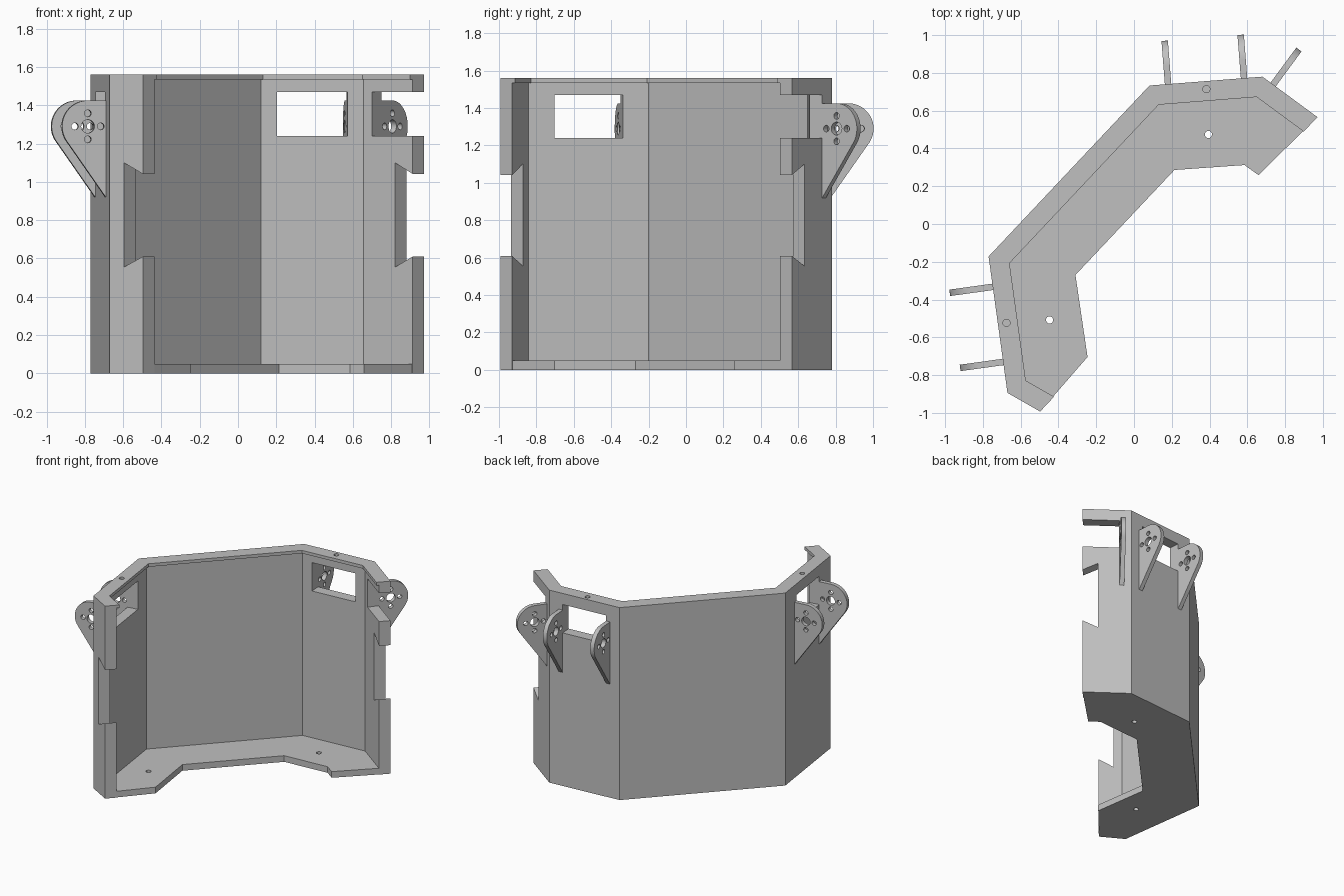
import bpy, bmesh, math
from mathutils import Vector, Matrix

if "Cube" in bpy.data.objects:
    bpy.data.objects.remove(bpy.data.objects["Cube"])

H, FLOOR, LIP_Z = 1.56, 0.05, 1.535
UP = Vector((0, 0, 1))
grey = bpy.data.materials.new("light_grey")
grey.diffuse_color = (0.53, 0.53, 0.53, 1)
grey.use_nodes = True
grey.node_tree.nodes["Principled BSDF"].inputs["Base Color"].default_value = grey.diffuse_color

# Outer plan of the five-sided shield
A, B, C, D, E, F = [Vector((x, y, 0)) for x, y in (
    (-0.497, -0.993), (-0.67, -0.894), (-0.77, -0.172),
    (0.082, 0.733), (0.68, 0.78), (0.971, 0.566))]
PLAN = [A, B, C, D, E, F]
U = (D - C).normalized()          # direction of both open ends


def prism(name, base, vec):
    """Closed solid: polygon swept along a vector."""
    bm = bmesh.new()
    face = bm.faces.new([bm.verts.new(p) for p in base])
    top = bmesh.ops.extrude_face_region(bm, geom=[face])["geom"]
    bmesh.ops.translate(bm, vec=vec, verts=[v for v in top if isinstance(v, bmesh.types.BMVert)])
    bmesh.ops.recalc_face_normals(bm, faces=bm.faces)
    me = bpy.data.meshes.new(name)
    bm.to_mesh(me)
    bm.free()
    me.materials.append(grey)
    ob = bpy.data.objects.new(name, me)
    bpy.context.collection.objects.link(ob)
    return ob


def combine(ob, other, op):
    """Apply a boolean and drop the second solid."""
    mod = ob.modifiers.new("bool", 'BOOLEAN')
    mod.operation, mod.object, mod.solver = op, other, 'EXACT'
    bpy.context.view_layer.objects.active = ob
    bpy.ops.object.modifier_apply(modifier=mod.name)
    bpy.data.objects.remove(other)


def inward(p, q):
    d = (q - p).normalized()
    return Vector((d.y, -d.x, 0))


def band(t):
    """Plan of the wall with thickness t, ends cut along U."""
    inner = [A + U * t / inward(A, B).dot(U)]
    for p, q, r in zip(PLAN, PLAN[1:], PLAN[2:]):
        n1, n2 = inward(p, q), inward(q, r)
        inner.append(q + (n1 + n2) * t / (1 + n1.dot(n2)))
    inner.append(F - U * t / inward(E, F).dot(-U))
    return PLAN + inner[::-1]


def circle(r, cx=0, cy=0, n=24):
    return [(cx + r * math.cos(2 * math.pi * i / n), cy + r * math.sin(2 * math.pi * i / n))
            for i in range(n)]


# Shell: wall, top lip and floor
shell = prism("shield_shell", band(0.085), UP * H)
combine(shell, prism("lip", [p + UP * LIP_Z for p in band(0.105)], UP * (H - LIP_Z)), 'UNION')
front_edge = [Vector((x, y, 0)) for x, y in (
    (0.659, 0.259), (0.585, 0.312), (0.214, 0.286), (-0.31, -0.27), (-0.246, -0.704))]
combine(shell, prism("floor", PLAN + front_edge, UP * FLOOR), 'UNION')


def window(p, q, a, b):
    """Opening in wall p-q between distances a and b along it."""
    d, n = (q - p).normalized(), inward(p, q)
    base = [p + d * s - n * 0.05 + UP * z for s, z in ((a, 1.24), (b, 1.24), (b, 1.47), (a, 1.47))]
    combine(shell, prism("window_cutter", base, n * 0.2), 'DIFFERENCE')


def dovetail(p, q, sweep):
    """Undercut notch in the open end at p."""
    d = (q - p).normalized()
    base = [p + d * s - sweep * 0.08 + UP * z
            for s, z in ((-0.05, 0.634), (0.114, 0.555), (0.114, 1.10), (-0.05, 1.016))]
    combine(shell, prism("notch_cutter", base, sweep * 0.3), 'DIFFERENCE')


dovetail(A, B, U)
dovetail(F, E, -U)

# Screw holes in the rim and floor
for x, y, z0, z1 in ((0.383, 0.714, 1.40, 1.7), (-0.675, -0.524, 1.40, 1.7),
                     (0.394, 0.474, -0.1, 0.2), (-0.447, -0.508, -0.1, 0.2)):
    ring = [Vector((a, b, z0)) for a, b in circle(0.019, x, y)]
    combine(shell, prism("hole_cutter", ring, UP * (z1 - z0)), 'DIFFERENCE')

# Hinge lug: teardrop outline in (out, up), with a hub hole and four bolt holes
T, R, CX, CZ = 0.034, 0.135, 0.095, 1.29
LOW = 0.92
gap = math.hypot(CX, CZ - LOW)
end = math.atan2(LOW - CZ, -CX) + math.acos(R / gap)   # tangent point angle
STEPS = 24
arc = [math.pi / 2 + (end - math.pi / 2) * i / STEPS for i in range(STEPS + 1)]
outline = [(-0.02, LOW), (-0.02, CZ + R)] + [(CX + R * math.cos(a), CZ + R * math.sin(a)) for a in arc] + [(0, LOW)]
loops = [outline, circle(0.035, CX, CZ)]
loops += [circle(0.018, CX + dx, CZ + dz, 16) for dx, dz in ((0.068, 0), (-0.068, 0), (0, 0.068), (0, -0.068))]


def lug(name, p, q, s):
    """Lug standing square to wall p-q at distance s along it."""
    cu = bpy.data.curves.new(name, 'CURVE')
    cu.dimensions, cu.fill_mode, cu.extrude = '2D', 'BOTH', T / 2
    for pts in loops:
        sp = cu.splines.new('POLY')
        sp.points.add(len(pts) - 1)
        for pt, (x, y) in zip(sp.points, pts):
            pt.co = (x, y, 0, 1)
        sp.use_cyclic_u = True
    cu.materials.append(grey)
    ob = bpy.data.objects.new(name, cu)
    bpy.context.collection.objects.link(ob)
    out = -inward(p, q)
    m = Matrix((out, UP, out.cross(UP))).transposed().to_4x4()
    m.translation = p + (q - p).normalized() * s
    ob.matrix_world = m
    bpy.ops.object.select_all(action='DESELECT')
    ob.select_set(True)
    bpy.context.view_layer.objects.active = ob
    bpy.ops.object.convert(target='MESH')
    bpy.ops.object.shade_smooth_by_angle(angle=math.radians(30))


# Lugs flank the openings; the last opening runs out through the end
def along(p, q, x, y):
    return (Vector((x, y, 0)) - p).dot((q - p).normalized())


for side, p, q, near, far in (("left", B, C, (-0.69, -0.73), (-0.749, -0.333)),
                              ("back", D, E, (0.18, 0.745), (0.582, 0.78))):
    a, b = along(p, q, *near), along(p, q, *far)
    window(p, q, a + T / 2, b - T / 2)
    lug(side + "_lug_near", p, q, a)
    lug(side + "_lug_far", p, q, b)
s = along(E, F, 0.738, 0.74)
window(E, F, s + T / 2, 0.6)
lug("right_lug", E, F, s)
